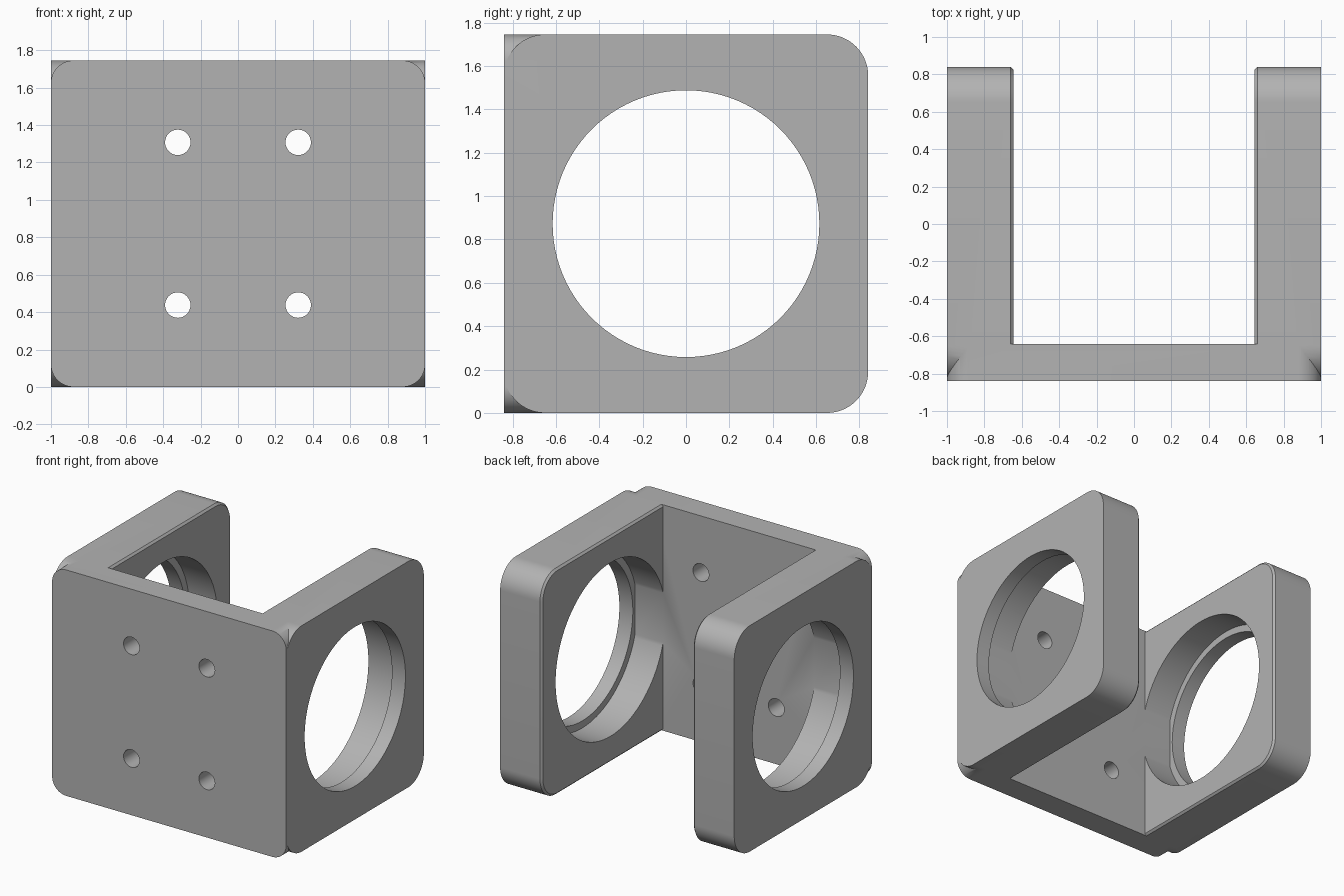
import bpy, bmesh, math
from mathutils import Vector

W, D, H = 1.0, 0.84, 0.8725      # half width, half depth, half height
WALL_Y = -0.642                  # inner face of the front plate
INNER_X, CHAMFER = 0.645, 0.015

cube = bpy.data.objects.get("Cube")
if cube:
    bpy.data.objects.remove(cube, do_unlink=True)

grey = bpy.data.materials.new("plain grey")
grey.use_nodes = True
colour = (0.45, 0.45, 0.45, 1)
grey.diffuse_color = colour
grey.node_tree.nodes["Principled BSDF"].inputs["Base Color"].default_value = colour


def rounded_outline(half_a, half_b, radius, steps=16):
    """Rounded rectangle as a list of 2D points."""
    points = []
    for corner, (sa, sb) in enumerate([(1, 1), (-1, 1), (-1, -1), (1, -1)]):
        for i in range(steps + 1):
            t = (corner + i / steps) * math.pi / 2
            points.append((sa * (half_a - radius) + radius * math.cos(t),
                           sb * (half_b - radius) + radius * math.sin(t)))
    return points


def loft(name, rings):
    """Solid through rings of 3D points, capped at both ends."""
    bm = bmesh.new()
    loops = [[bm.verts.new(p) for p in ring] for ring in rings]
    n = len(loops[0])
    for a, b in zip(loops, loops[1:]):
        for i in range(n):
            j = (i + 1) % n
            bm.faces.new((a[i], a[j], b[j], b[i]))
    bm.faces.new(loops[0])
    bm.faces.new(loops[-1])
    bmesh.ops.recalc_face_normals(bm, faces=bm.faces)
    mesh = bpy.data.meshes.new(name)
    bm.to_mesh(mesh)
    bm.free()
    mesh.materials.append(grey)
    obj = bpy.data.objects.new(name, mesh)
    bpy.context.collection.objects.link(obj)
    return obj


def cylinder(name, axis, centre, radius, start, end, sides):
    """Cylinder along x or y between two positions on that axis."""
    def ring(p):
        for i in range(sides):
            t = math.tau * i / sides
            u, v = radius * math.cos(t), radius * math.sin(t)
            yield Vector(centre) + Vector((p, u, v) if axis == "x" else (u, p, v))
    return loft(name, [list(ring(start)), list(ring(end))])


def combine(target, other, operation):
    """Apply a boolean and remove the second solid."""
    mod = target.modifiers.new("combine", "BOOLEAN")
    mod.operation, mod.solver, mod.object = operation, "EXACT", other
    bpy.context.view_layer.update()
    bpy.context.view_layer.objects.active = target
    bpy.ops.object.modifier_apply(modifier=mod.name)
    bpy.data.objects.remove(other, do_unlink=True)


# Front plate, rounded when seen from the front
bracket = loft("bracket", [[(x, y, z + H) for x, z in rounded_outline(W, H, 0.12)]
                           for y in (-D, WALL_Y)])

# Side plates with chamfered inner rim and stepped ring opening
for side, label in ((1, "left"), (-1, "right")):
    sections = [(W, 0), (INNER_X + CHAMFER, 0), (INNER_X, CHAMFER)]
    plate = loft(label + "_plate",
                 [[(side * x, y, z + H) for y, z in
                   rounded_outline(D - inset, H - inset, 0.19 - inset)]
                  for x, inset in sections])
    for radius, start, end in ((0.615, 0.5, 1.2), (0.67, 0.5, 0.885)):
        combine(plate, cylinder("bore", "x", (0, 0, H), radius,
                                side * start, side * end, 96), "DIFFERENCE")
    combine(bracket, plate, "UNION")

# Four screw holes through the front plate
for x in (-0.322, 0.322):
    for dz in (-0.435, 0.435):
        combine(bracket, cylinder("screw_hole", "y", (x, 0, H + dz), 0.068,
                                  -1.0, -0.5, 32), "DIFFERENCE")

bpy.ops.object.select_all(action="DESELECT")
bracket.select_set(True)
bpy.context.view_layer.objects.active = bracket
bpy.ops.object.shade_smooth_by_angle(angle=math.radians(30))
